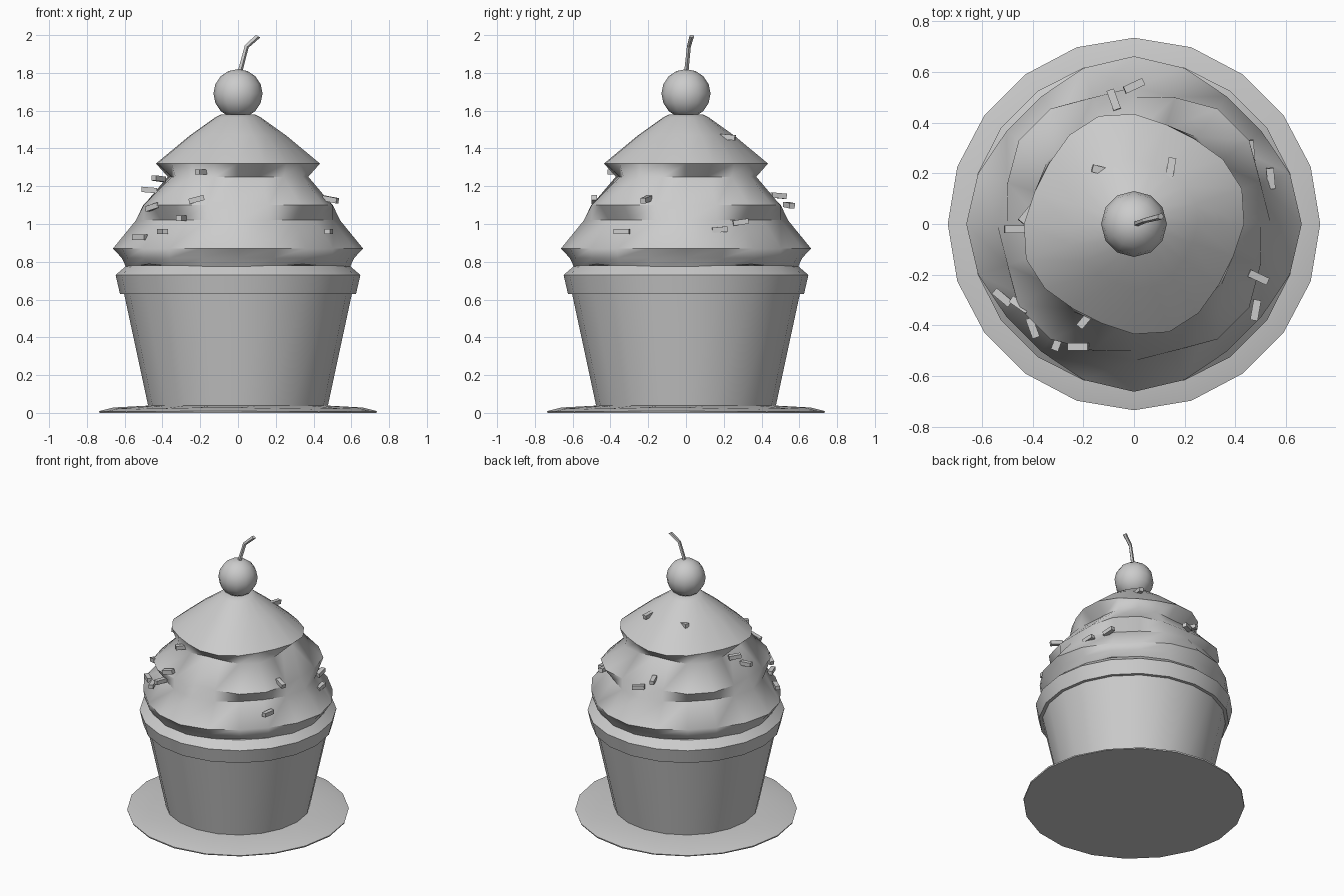
import bpy, bmesh, math
from mathutils import Vector, Euler

SIDES = 20

if "Cube" in bpy.data.objects:
    bpy.data.objects.remove(bpy.data.objects["Cube"], do_unlink=True)

grey = bpy.data.materials.new("plain grey")
grey.use_nodes = True
grey.diffuse_color = (0.6, 0.6, 0.6, 1)
grey.node_tree.nodes["Principled BSDF"].inputs["Base Color"].default_value = grey.diffuse_color


def finish(name, bm, smooth_angle=None):
    """Turn a bmesh into a named object with the shared material."""
    bmesh.ops.recalc_face_normals(bm, faces=bm.faces)
    mesh = bpy.data.meshes.new(name)
    bm.to_mesh(mesh)
    bm.free()
    mesh.materials.append(grey)
    obj = bpy.data.objects.new(name, mesh)
    bpy.context.collection.objects.link(obj)
    if smooth_angle:
        bpy.ops.object.select_all(action='DESELECT')
        obj.select_set(True)
        bpy.context.view_layer.objects.active = obj
        bpy.ops.object.shade_smooth_by_angle(angle=math.radians(smooth_angle))
    return obj


def lathe(name, rings, smooth_angle):
    """Stack rings (height, radius, lobe depth, lobe phase, height ripple)."""
    bm = bmesh.new()
    loops = []
    for z, r, lobe, phase, ripple in rings:
        loop = []
        for i in range(SIDES):
            a = math.tau * i / SIDES
            rad = r + lobe * math.cos(4 * (a - math.radians(phase)))
            up = z + ripple * math.cos(4 * a + 0.6)
            loop.append(bm.verts.new((rad * math.cos(a), rad * math.sin(a), up)))
        loops.append(loop)
    for low, high in zip(loops, loops[1:]):
        for i in range(SIDES):
            j = (i + 1) % SIDES
            bm.faces.new((low[i], low[j], high[j], high[i]))
    bm.faces.new(loops[0][::-1])
    bm.faces.new(loops[-1])
    return finish(name, bm, smooth_angle)


# Thin, slightly uneven plate
lathe("plate", [(0, 0.73, 0.003, 0, 0), (0.008, 0.732, 0.003, 0, 0.002),
                (0.025, 0.66, 0, 0, 0.004), (0.04, 0.45, 0, 0, 0)], 40)

# Tapered cup with a folded rim
lathe("cup", [(0.02, 0.472, 0, 0, 0), (0.64, 0.605, 0, 0, 0)], 40)
lathe("cup_rim", [(0.63, 0.59, 0, 0, 0), (0.63, 0.625, 0, 0, 0), (0.73, 0.648, 0, 0, 0),
                  (0.78, 0.59, 0, 0, 0)], 40)

# Three overhanging frosting layers whose lobes alternate
lathe("frosting", [(0.77, 0.585, 0, 0, -0.018), (0.82, 0.615, 0, 0, 0),
                   (0.87, 0.64, 0.022, 0, 0), (1.02, 0.52, 0.02, 0, 0),
                   (1.10, 0.535, -0.033, 0, 0), (1.25, 0.39, -0.035, 5, 0),
                   (1.32, 0.428, 0.02, 18, 0), (1.47, 0.25, 0.01, 18, 0),
                   (1.565, 0.12, 0, 0, 0), (1.58, 0.09, 0, 0, 0)], 50)

# Cherry
bm = bmesh.new()
bmesh.ops.create_uvsphere(bm, u_segments=12, v_segments=8, radius=0.13)
bmesh.ops.translate(bm, verts=bm.verts, vec=(0, 0, 1.69))
finish("cherry", bm, 60)

# Bent stem
bm = bmesh.new()
path = [Vector(p) for p in ((0.005, 0, 1.79), (0.045, 0.015, 1.94), (0.105, 0.03, 1.995))]
sections = []
for p, width in zip(path, (0.012, 0.011, 0.013)):
    sections.append([bm.verts.new(p + Vector((math.cos(a), math.sin(a), -0.6 * math.cos(a))) * width)
                     for a in (math.tau * k / 5 for k in range(5))])
for low, high in zip(sections, sections[1:]):
    for k in range(5):
        bm.faces.new((low[k], low[k - 1], high[k - 1], high[k]))
bm.faces.new(sections[0])
bm.faces.new(sections[-1])
finish("cherry_stem", bm)

# Sprinkles: position, turn and tilt in degrees
sprinkles = [
    (-0.125, 0.21, 1.46, -15, 5), (0.145, 0.22, 1.46, 80, 5),
    (-0.08, 0.49, 1.15, 110, 5), (0, 0.545, 1.10, 25, 5),
    (-0.47, -0.02, 1.18, 0, 5), (-0.42, 0.04, 1.24, 50, 5),
    (-0.52, -0.29, 0.93, -40, 0), (-0.45, -0.32, 1.09, -35, -15),
    (-0.40, -0.41, 0.96, -70, 0), (-0.19, -0.375, 1.275, 50, 0),
    (-0.22, -0.485, 1.13, 0, -15), (-0.30, -0.46, 1.03, 70, 0),
    (0.49, -0.21, 1.13, -25, 10), (0.48, -0.34, 0.96, 80, 0),
    (0.46, 0.29, 1.01, 95, -8), (0.54, 0.18, 0.97, -85, 5),
]
for n, (x, y, z, turn, tilt) in enumerate(sprinkles):
    bm = bmesh.new()
    bmesh.ops.create_cube(bm, size=1)
    bmesh.ops.scale(bm, verts=bm.verts, vec=(0.082, 0.03, 0.028))
    spin = Euler((0, math.radians(tilt), math.radians(turn))).to_matrix()
    bmesh.ops.rotate(bm, verts=bm.verts, matrix=spin)
    bmesh.ops.translate(bm, verts=bm.verts, vec=(x, y, z))
    finish(f"sprinkle_{n + 1}", bm)
